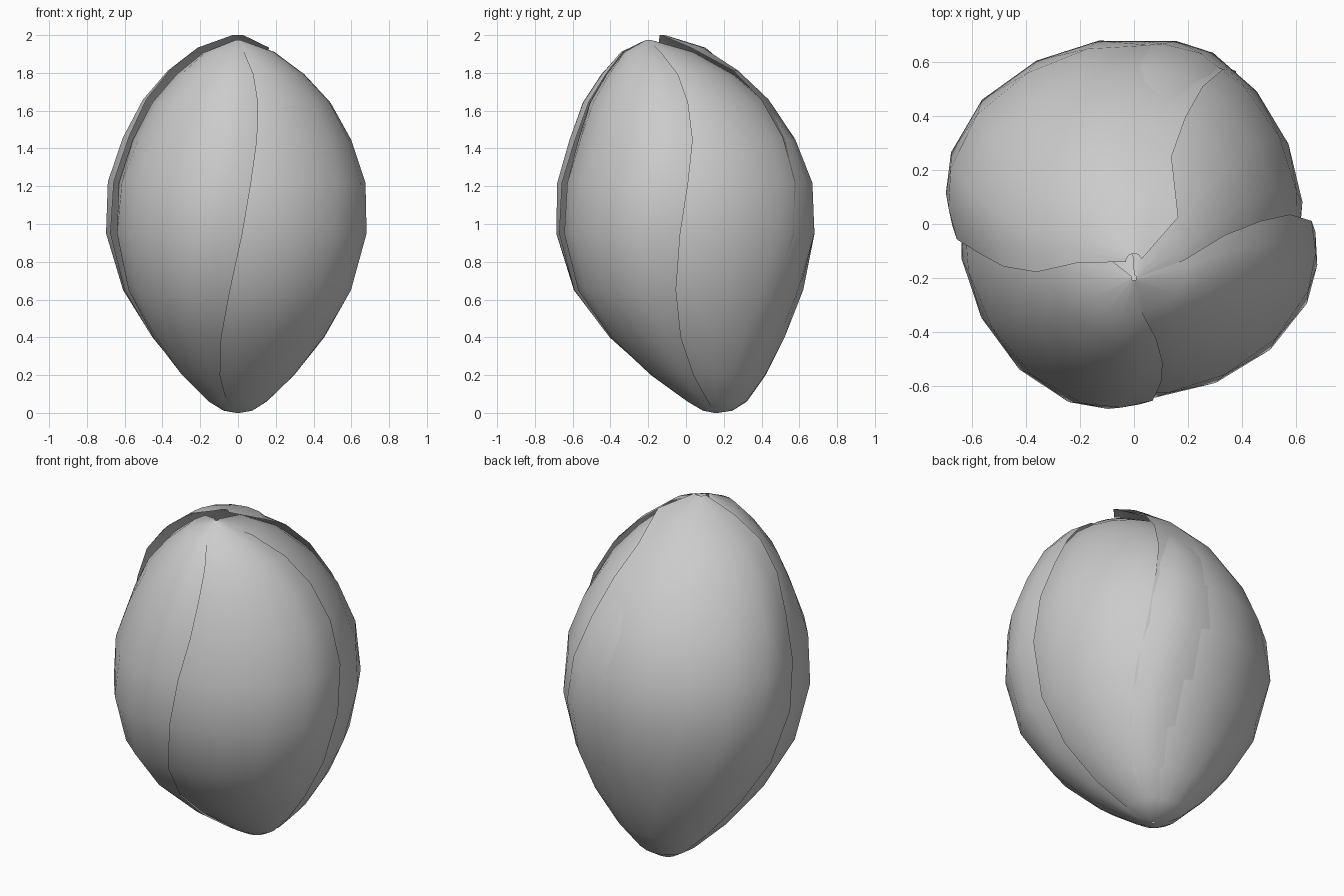
import bpy
from math import radians, cos, sin

if "Cube" in bpy.data.objects:
    bpy.data.objects.remove(bpy.data.objects["Cube"])

# Bud profile rows: height, radius, y of the leaning axis, twist of the petal edge (degrees)
ROWS = [(0.0, 0.01, 0.16, -25), (0.012, 0.08, 0.165, -25), (0.06, 0.16, 0.16, -24), (0.2, 0.31, 0.11, -20),
        (0.4, 0.47, 0.05, -13), (0.65, 0.61, 0.01, -6), (0.95, 0.685, 0.005, 0),
        (1.22, 0.67, 0.0, 4), (1.45, 0.59, -0.015, 8), (1.65, 0.48, -0.055, 11),
        (1.8, 0.345, -0.095, 12), (1.92, 0.19, -0.15, 8), (1.985, 0.01, -0.20, 0)]

# Petal cross-section: degrees behind the outer edge, radius factor
SECTION = [(0, 0.985), (10, 1.02), (22, 1.035), (40, 1.01), (60, 0.975),
           (80, 0.955), (100, 0.945), (125, 0.94)]


def make_petal(name, edge, bulge=0.0, low_twist=1.0, cap=0):
    """Curved sheet whose leading edge lies over its neighbour; cap lifts the tip over the others."""
    verts, faces = [], []
    n = len(SECTION)
    for z, r, cy, twist in ROWS:
        t = max(0.0, min(1.0, (z - 1.4) / 0.4)) * cap
        tip = max(0.0, (z - 1.8) / 0.185) * cap
        tw = twist * (low_twist if twist < 0 else 1.0)
        for back, f in SECTION:
            a = radians(edge + tw - back * (1 + 0.3 * tip))
            k = f + bulge * min(1.0, back / 40) * (1 - t)
            k += (1.02 - k) * t
            rad = r * k + 0.02 * t
            zz = z + (0.015 if cap else -0.01) * max(0.0, z - 1)
            verts.append((rad * cos(a), cy + 0.06 * tip + rad * sin(a), zz))
    for j in range(len(ROWS) - 1):
        for i in range(n - 1):
            p = j * n + i
            faces.append((p, p + n, p + n + 1, p + 1))
    mesh = bpy.data.meshes.new(name)
    mesh.from_pydata(verts, [], faces)
    mesh.shade_smooth()
    obj = bpy.data.objects.new(name, mesh)
    bpy.context.collection.objects.link(obj)
    return obj


# Four petals overlapping in a pinwheel
make_petal("petal_back_right", 87, bulge=-0.035)
make_petal("petal_back_left", 181, bulge=0.05, cap=1)
make_petal("petal_front_left", 272)
make_petal("petal_front_right", 357, low_twist=0.5)
